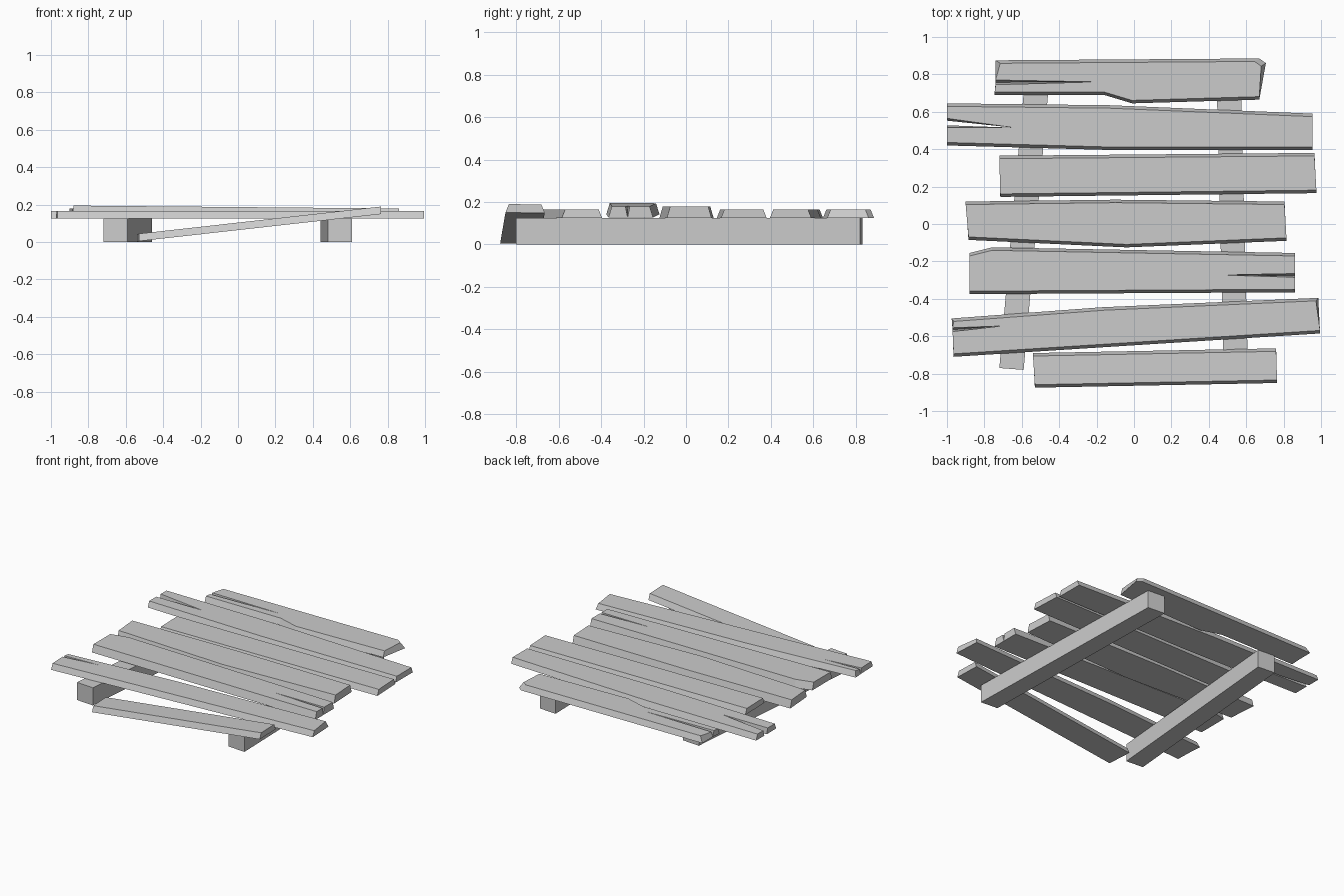
import bpy
import bmesh

if "Cube" in bpy.data.objects:
    bpy.data.objects.remove(bpy.data.objects["Cube"])

GREY = (0.6, 0.6, 0.6, 1)
wood = bpy.data.materials.new("grey wood")
wood.use_nodes = True
wood.diffuse_color = GREY
wood.node_tree.nodes["Principled BSDF"].inputs["Base Color"].default_value = GREY


def loft(name, lower, upper):
    """Solid between two matching outlines of 3D points."""
    bm = bmesh.new()
    low = [bm.verts.new(p) for p in lower]
    top = [bm.verts.new(p) for p in upper]
    bm.faces.new(low[::-1])
    bm.faces.new(top)
    for i in range(len(low)):
        j = (i + 1) % len(low)
        bm.faces.new((low[i], low[j], top[j], top[i]))
    bmesh.ops.recalc_face_normals(bm, faces=bm.faces)
    mesh = bpy.data.meshes.new(name)
    bm.to_mesh(mesh)
    bm.free()
    mesh.materials.append(wood)
    obj = bpy.data.objects.new(name, mesh)
    bpy.context.collection.objects.link(obj)


def beam(name, front_x, back_x, front_y, back_y, width=0.13, height=0.125):
    outline = [(front_x, front_y), (front_x + width, front_y - 0.01),
               (back_x + width, back_y - 0.01), (back_x, back_y)]
    loft(name, [(x, y, 0) for x, y in outline],
         [(x, y, height) for x, y in outline])


def plank(name, back, front, thick=0.04, base=0.125, slope=0,
          split=None, gap=0, end_inset=0.0, bevel=0.016):
    """Board with chamfered long edges. back and front run left to right.
    split = (end x, upper lip y, lower lip y, tip x, tip y)."""
    pts = [(x, y, 0, bevel) for x, y in front]
    end = []
    if split:
        ex, up, down, tx, ty = split
        mid = (up + down) / 2
        # each lip opens from the narrow gap below to its full width on top
        end = [(ex, mid - gap / 2, 0, down - mid + gap / 2),
               (tx, ty, 0, 0),
               (ex, mid + gap / 2, 0, up - mid - gap / 2)]
    right_end = end if split and split[0] > 0 else []
    left_end = end[::-1] if split and split[0] < 0 else []
    pts += right_end
    pts += [(x, y, end_inset, -bevel) for x, y in reversed(back)]
    pts += left_end
    lower = [(x, y, base + slope * x) for x, y, dx, dy in pts]
    upper = [(x - dx if x > 0 else x + dx, y + dy, base + slope * x + thick)
             for x, y, dx, dy in pts]
    loft(name, lower, upper)


# Supporting beams
beam("right_beam", -0.72, -0.59, -0.77, 0.70)
beam("left_beam", 0.48, 0.44, -0.79, 0.83)

# Deck boards from back to front
plank("back_plank",
      [(-0.74, 0.875), (0.67, 0.885), (0.705, 0.86)],
      [(-0.745, 0.69), (-0.16, 0.69), (-0.01, 0.645), (0.67, 0.665)],
      split=(-0.74, 0.77, 0.745, -0.2, 0.76), end_inset=0.025)
plank("second_plank",
      [(-1, 0.645), (-0.13, 0.635), (0.955, 0.59)],
      [(-1, 0.42), (-0.1, 0.395), (0.955, 0.395)],
      split=(-1, 0.565, 0.515, -0.64, 0.515), gap=0.025)
plank("third_plank",
      [(-0.72, 0.365), (0.965, 0.38)], [(-0.715, 0.145), (0.975, 0.165)])
plank("middle_plank",
      [(-0.9, 0.12), (-0.1, 0.13), (0.805, 0.12)],
      [(-0.885, -0.085), (-0.04, -0.125), (0.815, -0.09)], thick=0.055)
plank("fifth_plank",
      [(-0.88, -0.155), (-0.76, -0.125), (0.86, -0.155)],
      [(-0.88, -0.375), (0.86, -0.365)],
      thick=0.052, base=0.135, slope=-0.009,
      split=(0.86, -0.265, -0.285, 0.47, -0.273))
plank("sixth_plank",
      [(-0.975, -0.505), (-0.17, -0.445), (0.985, -0.395)],
      [(-0.965, -0.71), (0.995, -0.585)],
      split=(-0.97, -0.555, -0.575, -0.705, -0.545), end_inset=0.012)

# Fallen board leaning from the ground up to the deck
plank("fallen_plank",
      [(-0.54, -0.69), (0.76, -0.665)], [(-0.53, -0.875), (0.765, -0.85)],
      base=0.064, slope=0.112)
